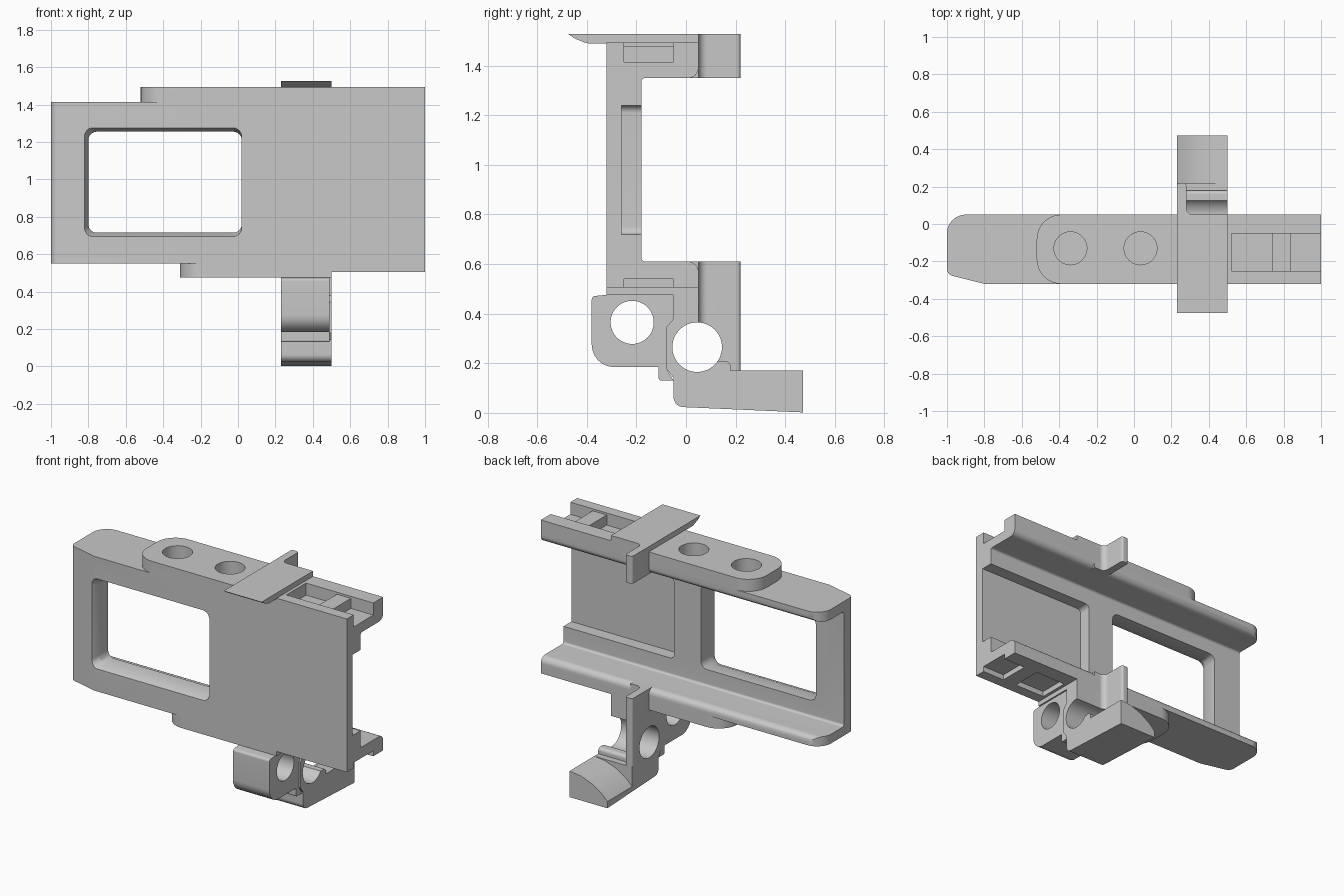
import bpy, bmesh, math
from mathutils import Vector

if "Cube" in bpy.data.objects:
    bpy.data.objects.remove(bpy.data.objects["Cube"], do_unlink=True)

GREY = (0.58, 0.58, 0.58, 1)
grey = bpy.data.materials.new("plain grey")
grey.use_nodes = True
grey.diffuse_color = GREY
grey.node_tree.nodes["Principled BSDF"].inputs["Base Color"].default_value = GREY


def rounded(corners, steps=8):
    """Turn (u, v[, radius]) corners into an outline with arcs."""
    out = []
    for i, c in enumerate(corners):
        p = Vector(c[:2])
        if len(c) < 3:
            out.append(p)
            continue
        a = (Vector(corners[i - 1][:2]) - p).normalized()
        b = (Vector(corners[(i + 1) % len(corners)][:2]) - p).normalized()
        half = math.acos(a.dot(b)) / 2
        mid = p + (a + b).normalized() * c[2] / math.sin(half)
        start = p + a * c[2] / math.tan(half) - mid
        end = p + b * c[2] / math.tan(half) - mid
        for k in range(steps + 1):
            out.append(mid + start.lerp(end, k / steps).normalized() * c[2])
    return out


def prism(name, axis, corners, lo, hi):
    """Extrude an outline along one axis."""
    place = {"x": lambda u, v, w: (w, u, v),
             "y": lambda u, v, w: (u, w, v),
             "z": lambda u, v, w: (u, v, w)}[axis]
    pts = rounded(corners)
    bm = bmesh.new()
    rings = [[bm.verts.new(place(p.x, p.y, w)) for p in pts] for w in (lo, hi)]
    n = len(pts)
    for ring in rings:
        bm.faces.new(ring)
    for i in range(n):
        j = (i + 1) % n
        bm.faces.new((rings[0][i], rings[0][j], rings[1][j], rings[1][i]))
    bmesh.ops.recalc_face_normals(bm, faces=bm.faces)
    mesh = bpy.data.meshes.new(name)
    bm.to_mesh(mesh)
    bm.free()
    mesh.materials.append(grey)
    ob = bpy.data.objects.new(name, mesh)
    bpy.context.collection.objects.link(ob)
    return ob


def rect(u0, u1, v0, v1, *r):
    return [(u0, v0, *r), (u1, v0, *r), (u1, v1, *r), (u0, v1, *r)]


def disc(u, v, r, n=48):
    return [(u + r * math.cos(math.tau * k / n), v + r * math.sin(math.tau * k / n)) for k in range(n)]


def combine(ob, tool, operation="DIFFERENCE"):
    tool.hide_render = True
    mod = ob.modifiers.new("cut", "BOOLEAN")
    mod.operation, mod.solver, mod.object = operation, "EXACT", tool
    bpy.context.view_layer.objects.active = ob
    bpy.ops.object.modifier_apply(modifier=mod.name)
    bpy.data.objects.remove(tool, do_unlink=True)


FRONT, BACK, WALL = -0.32, 0.05, -0.18

# Channel-shaped body, trimmed to its plan outline
body = prism("main_frame", "x", [
    (FRONT, 0.55), (BACK, 0.55), (BACK, 0.61, 0.04), (WALL, 0.61, 0.015),
    (WALL, 1.35, 0.015), (BACK, 1.35, 0.04), (BACK, 1.415), (FRONT, 1.415)], -1.1, 1)
plan = [(-1, BACK, 0.1), (-1, -0.27, 0.04), (-0.8, FRONT), (1.1, FRONT), (1.1, BACK)]
combine(body, prism("trim", "z", plan, 0, 2), "INTERSECT")


# Raised pads with rounded ends
def pad(x0, x1, z0, z1):
    outline = [(x0, FRONT, 0.13), (x1, FRONT), (x1, BACK), (x0, BACK, 0.13)]
    combine(body, prism("pad", "z", outline, z0, z1), "UNION")


pad(-0.52, 1, 1.415, 1.493)
pad(-0.31, 0.5, 0.475, 0.55)
combine(body, prism("pad", "z", rect(0.5, 1, FRONT, BACK), 0.505, 0.55), "UNION")

# Window with a flared front edge
combine(body, prism("window", "y", rect(-0.8, 0.02, 0.715, 1.255, 0.045), -0.6, -0.1))
flare = prism("flare", "y", rect(-0.8, 0.02, 0.715, 1.255, 0.045), -0.33, -0.27)
for v in flare.data.vertices:
    if v.co.y < -0.3:
        v.co.x = 0.02 + (v.co.x - 0.02) * 1.035
        v.co.z = 0.985 + (v.co.z - 0.985) * 1.09
combine(body, flare)

# Recessed panel on the rear of the wall, open at the end
combine(body, prism("recess", "y", [(0.21, 0.72, 0.03), (1.1, 0.72), (1.1, 1.24), (0.21, 1.24, 0.03)],
                    -0.26, -0.1))

# Round sockets and rectangular pockets
for x in (-0.34, 0.035):
    combine(body, prism("socket", "z", disc(x, -0.13, 0.088), 1.4, 1.6))
for x0, x1 in ((0.52, 0.74), (0.84, 1.1)):
    combine(body, prism("pocket", "z", rect(x0, x1, -0.25, -0.05), 1.415, 1.6))
    combine(body, prism("pocket", "z", rect(x0, x1, -0.25, -0.05), 0.4, 0.54))
combine(body, prism("bar_step", "z", rect(0.7, 0.9, -0.25, -0.05), 1.48, 1.6))

# Sliding plate with a sharp front lip
prism("top_plate", "x", [(-0.475, 1.527), (BACK, 1.527), (BACK, 1.49), (-0.40, 1.49, 0.05), (-0.45, 1.51)],
      0.23, 0.5)

# Thin rear ribs, filleted where they meet the body
rib_plan = [(0.23, 0), (0.23, 0.22, 0.015), (0.28, 0.22, 0.015), (0.28, BACK, 0.035), (0.36, BACK), (0.36, 0)]
prism("upper_rib", "z", rib_plan, 1.35, 1.527)
lower_rib = prism("lower_rib", "z", rib_plan, 0.15, 0.61)

# Lower bracket: front block and rear cradle with foot
front_block = prism("front_block", "x", [
    (-0.32, 0.476), (-0.38, 0.47, 0.015), (-0.38, 0.185, 0.09), (-0.11, 0.185), (-0.11, 0.13, 0.01),
    (-0.05, 0.13), (-0.08, 0.18), (-0.08, 0.345), (-0.05, 0.38), (-0.05, 0.476)], 0.23, 0.49)
cradle = prism("cradle_and_foot", "x", [
    (-0.05, 0.505), (-0.05, 0.38), (-0.08, 0.345), (-0.08, 0.18), (-0.05, 0.14), (-0.05, 0.025, 0.04),
    (0.472, 0.002), (0.472, 0.17), (0.18, 0.17), (0.18, 0.208, 0.02), (0.1, 0.208), (BACK, 0.3),
    (BACK, 0.505)], 0.23, 0.5)
combine(front_block, prism("bore", "x", disc(-0.217, 0.365, 0.087), 0, 1))
for ob in (cradle, lower_rib):
    combine(ob, prism("bore", "x", disc(0.045, 0.265, 0.1), 0, 1))

# Foot top curves down towards one side
crown = [(0.1, 0.4), (0.51, 0.4), (0.51, 0.171), (0.5, 0.17), (0.42, 0.16), (0.34, 0.13), (0.27, 0.085),
         (0.23, 0.045), (0.1, 0.045)]
combine(cradle, prism("crown", "y", crown, 0.22, 0.6))

for ob in [o for o in bpy.context.scene.objects if o.type == "MESH" and grey.name in o.data.materials]:
    bpy.ops.object.select_all(action="DESELECT")
    ob.select_set(True)
    bpy.context.view_layer.objects.active = ob
    bpy.ops.object.shade_smooth_by_angle(angle=math.radians(30))
